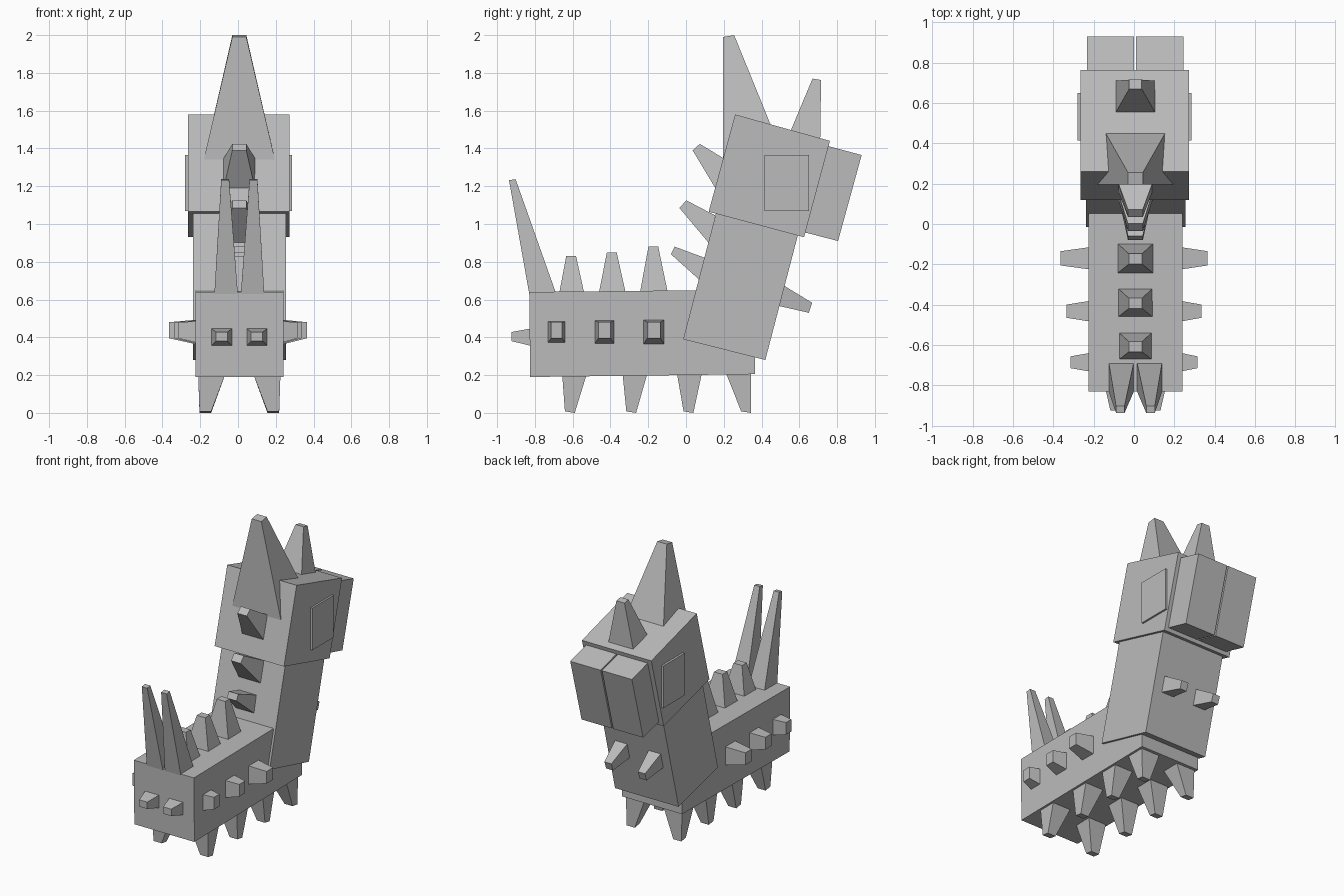
import bpy
import bmesh

default_cube = bpy.data.objects.get("Cube")
if default_cube:
    bpy.data.objects.remove(default_cube, do_unlink=True)

# Single matte grey for the whole creature
GREY = (0.5, 0.5, 0.5, 1.0)
stone = bpy.data.materials.new("stone_grey")
stone.use_nodes = True
stone.diffuse_color = GREY
stone.node_tree.nodes["Principled BSDF"].inputs["Base Color"].default_value = GREY


def loft(name, ring_a, ring_b):
    """Closed six-sided solid between two four-cornered rings."""
    mesh = bpy.data.meshes.new(name)
    bm = bmesh.new()
    a = [bm.verts.new(point) for point in ring_a]
    b = [bm.verts.new(point) for point in ring_b]
    bm.faces.new(a)
    bm.faces.new(b)
    for i in range(len(a)):
        j = (i + 1) % len(a)
        bm.faces.new((a[i], a[j], b[j], b[i]))
    bmesh.ops.recalc_face_normals(bm, faces=bm.faces)
    bm.to_mesh(mesh)
    bm.free()
    mesh.materials.append(stone)
    obj = bpy.data.objects.new(name, mesh)
    bpy.context.collection.objects.link(obj)
    return obj


def wedge(name, base, tip, base_x, tip_x=None):
    """Side outline (two y,z points at the base, two at the tip) with x spans."""
    def ring(pair, span):
        (lo, hi), (left, right) = pair, span
        return [(left, *lo), (right, *lo), (right, *hi), (left, *hi)]
    return loft(name, ring(base, base_x), ring(tip, tip_x or base_x))


def around(centre, half):
    return centre - half, centre + half


MID = 0.007  # middle line of the ornaments
SIDES = (("right", -1), ("left", 1))

# Main blocks
wedge("body", ((-.825, .19), (.365, .205)), ((-.83, .64), (.36, .652)), (-.225, .24))
wedge("neck", ((-.015, .39), (.42, .28)), ((.17, 1.1), (.605, .99)), (-.237, .255))
wedge("head", ((.12, 1.065), (.625, .93)), ((.26, 1.58), (.762, 1.44)), (-.265, .272))

# Muzzle halves and eye plates
for side, span in (("right", (-.232, 0)), ("left", (.01, .245))):
    wedge(side + "_muzzle", ((.6, .963), (.805, .91)), ((.725, 1.42), (.93, 1.365)), span)
for side, span in (("right", (-.28, -.262)), ("left", (.267, .285))):
    wedge(side + "_eye_plate", ((.415, 1.07), (.65, 1.07)), ((.415, 1.365), (.65, 1.365)), span)

# Horns on the head
wedge("tall_horn", ((.195, 1.3), (.54, 1.3)), ((.195, 1.99), (.255, 2)),
      around(MID, .198), around(MID, .037))
wedge("short_horn", ((.54, 1.46), (.71, 1.41)), ((.67, 1.77), (.715, 1.762)),
      around(MID, .105), around(MID, .031))

# Spines along the nape
NAPE = (
    ("upper", ((.17, 1.165), (.212, 1.34)), ((.035, 1.39), (.073, 1.424)), .088),
    ("middle", ((.12, .9), (.155, 1.045)), ((-.035, 1.085), (.002, 1.125)), .085),
    ("lower", ((.07, .705), (.115, .815)), ((-.08, .84), (-.06, .88)), .07),
)
for place, base, tip, half in NAPE:
    wedge(place + "_nape_spine", base, tip, around(MID, half), around(MID, .037))

# Spines along the back, growing toward the neck
for n, (y, top, half) in enumerate(((-.605, .83, .067), (-.39, .85, .072), (-.17, .88, .075))):
    near, far = around(y, half)
    tip_near, tip_far = around(y - .003, .026)
    wedge(f"back_spine_{n}", ((near, .63), (far, .63)),
          ((tip_near, top), (tip_far, top)), around(MID, half + .015), around(MID, .033))

# Paired tail spikes, rear studs and chest spikes
for side, s in SIDES:
    wedge(side + "_tail_spike", ((-.83, .63), (-.687, .63)), ((-.937, 1.232), (-.902, 1.237)),
          around(MID + s * .07, .062), around(MID + s * .075, .021))
    wedge(side + "_rear_stud", ((-.82, .355), (-.82, .447)), ((-.925, .38), (-.925, .428)),
          around(MID + s * .093, .055), around(MID + s * .093, .031))
    wedge(side + "_chest_spike", ((.475, .57), (.5, .685)), ((.65, .53), (.668, .583)),
          around(MID + s * .13, .05), around(MID + s * .13, .027))

# Side studs and legs
for side, s in SIDES:
    for n, (y, half, reach) in enumerate(((-.685, .045, .315), (-.432, .05, .335), (-.17, .054, .365))):
        def square(x, y_half, low, high):
            near, far = around(y, y_half)
            return [(x, near, low), (x, far, low), (x, far, high), (x, near, high)]
        loft(f"{side}_stud_{n}", square(MID + s * .22, half + .002, .425 - half - .01, .43 + half + .01),
             square(s * reach, half * .65, .395, .48))
    for n, (y, lean) in enumerate(((-.59, -.025), (-.27, -.02), (.018, -.005), (.278, .04))):
        near, far = around(y, .066)
        tip_near, tip_far = around(y + lean, .026)
        wedge(f"{side}_leg_{n}", ((near, .21), (far, .21)),
              ((tip_near, .008), (tip_far, 0)),
              around(MID + s * .145, .073), around(MID + s * .18, .031))
